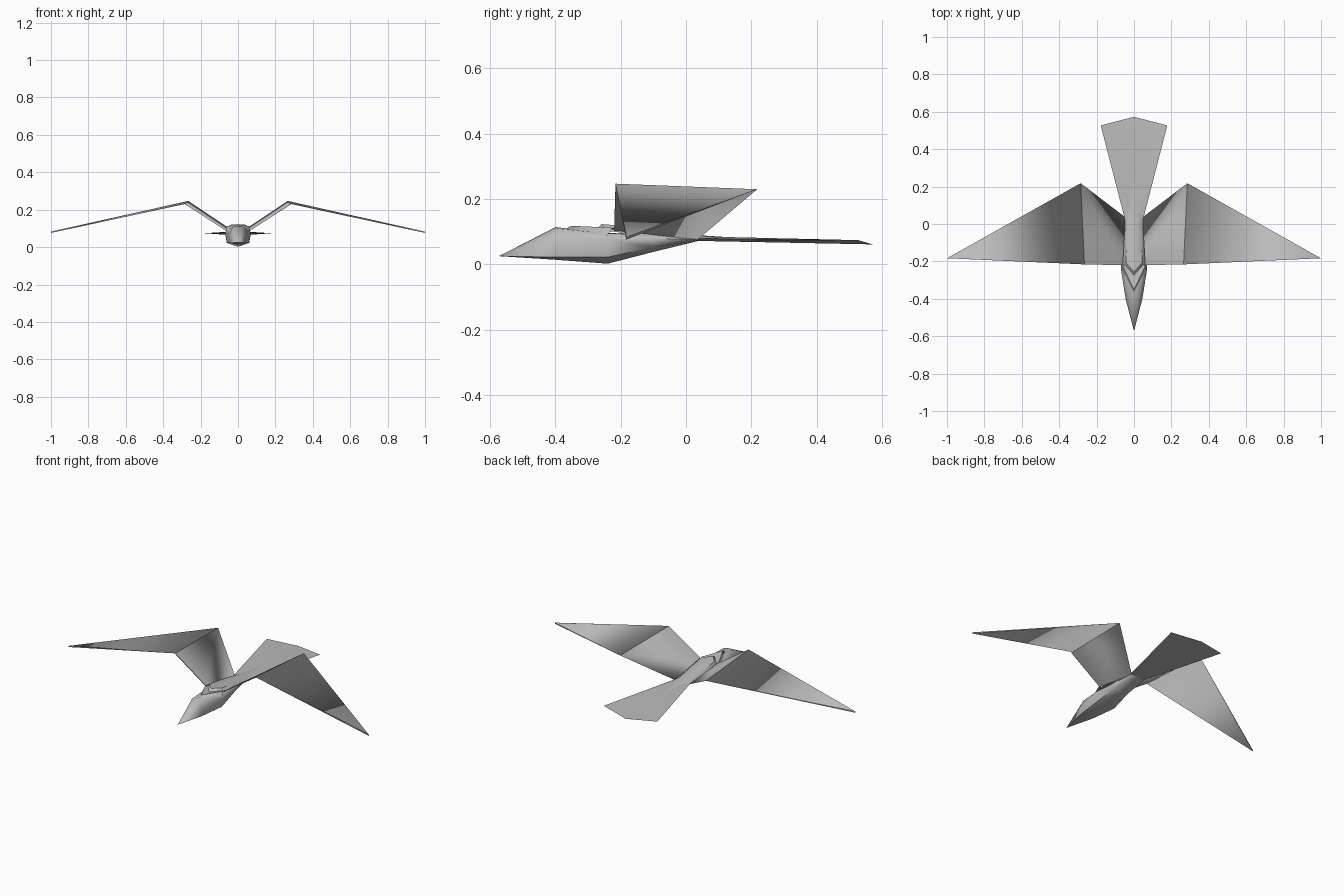
import bpy, bmesh

if "Cube" in bpy.data.objects:
    bpy.data.objects.remove(bpy.data.objects["Cube"])

grey = bpy.data.materials.new("plain grey")
grey.diffuse_color = (0.5, 0.5, 0.5, 1)
grey.use_nodes = True
grey.node_tree.nodes["Principled BSDF"].inputs["Base Color"].default_value = grey.diffuse_color


def make(name, verts, faces, mirror=False, angle=1.0, hard=()):
    """Mesh from points; shades by angle, or fully smooth except the hard faces' borders."""
    mesh = bpy.data.meshes.new(name)
    mesh.from_pydata(verts, [], faces)
    mesh.materials.append(grey)
    bm = bmesh.new()
    bm.from_mesh(mesh)
    bm.faces.ensure_lookup_table()
    bmesh.ops.recalc_face_normals(bm, faces=bm.faces)
    if sum(f.normal.z * f.calc_area() for f in bm.faces) < -1e-4:
        bmesh.ops.reverse_faces(bm, faces=bm.faces)
    for f in bm.faces:
        f.smooth = True
    for i in hard:
        for e in bm.faces[i].edges:
            e.smooth = False
    bm.to_mesh(mesh)
    bm.free()
    obj = bpy.data.objects.new(name, mesh)
    bpy.context.collection.objects.link(obj)
    if mirror:
        obj.modifiers.new("mirror", "MIRROR").use_clip = True
    if not hard:
        bpy.ops.object.select_all(action="DESELECT")
        bpy.context.view_layer.objects.active = obj
        obj.select_set(True)
        bpy.ops.object.shade_smooth_by_angle(angle=angle)
    return obj


# Body: keeled eight-sided sections from the beak to the tail root
# (y, top z, shoulder x z, side x z, lower x z, keel z)
sections = [
    (-0.40, 0.114, 0.025, 0.110, 0.045, 0.070, 0.040, 0.022, 0.014),
    (-0.24, 0.096, 0.052, 0.094, 0.070, 0.078, 0.060, 0.022, 0.002),
    (-0.10, 0.096, 0.045, 0.092, 0.055, 0.078, 0.045, 0.052, 0.038),
    (0.04, 0.082, 0.036, 0.081, 0.048, 0.077, 0.030, 0.074, 0.072),
]
verts, faces = [(0, -0.573, 0.025)], []
for y, top, ax, az, bx, bz, cx, cz, keel in sections:
    half = [(ax, az), (bx, bz), (cx, cz)]
    ring = [(0, top)] + half + [(0, keel)] + [(-x, z) for x, z in half[::-1]]
    verts += [(x, y, z) for x, z in ring]
for k in range(8):
    n = (k + 1) % 8
    faces.append((0, 1 + k, 1 + n))
    for r in range(len(sections) - 1):
        a = 1 + 8 * r
        faces.append((a + k, a + n, a + 8 + n, a + 8 + k))
last = 1 + 8 * (len(sections) - 1)
faces.append(tuple(range(last, last + 8)))
make("body", verts, faces)

# Collar: raised chevron behind the head with a steep front step
collar = [(0, -0.372, 0.106), (0.066, -0.245, 0.084),
          (0.060, -0.225, 0.112), (0, -0.352, 0.118),
          (0.047, -0.215, 0.106), (0, -0.268, 0.108)]
make("collar", collar, [(0, 1, 2, 3), (3, 2, 4, 5)], mirror=True, angle=0.3)

# Back ridge: strip along the spine with a pointed, steep front, fading into the tail
ridge = [(0, -0.277, 0.106), (0.050, -0.225, 0.100),
         (0.044, -0.205, 0.119), (0, -0.258, 0.123),
         (0.040, -0.10, 0.106), (0, -0.10, 0.111),
         (0.030, 0.04, 0.086), (0, 0.04, 0.089), (0, 0.32, 0.071),
         (0.052, -0.10, 0.088), (0.046, 0.04, 0.078)]
make("back_ridge", ridge,
     [(0, 1, 2, 3), (3, 2, 4, 5), (5, 4, 6, 7), (7, 6, 8),
      (1, 9, 4, 2), (9, 10, 6, 4), (6, 10, 8)], mirror=True, angle=0.9)

# Inner wings: thin blades rising to the wrist, blunt in front, knife edge behind
front_wrist, rear_wrist = (0.265, -0.216, 0.247), (0.285, 0.218, 0.230)
inner = [(0.06, -0.22, 0.110), (0.045, 0.035, 0.075), rear_wrist, front_wrist,
         (0.06, -0.22, 0.104), (0.265, -0.216, 0.241)]
make("inner_wings", inner,
     [(0, 1, 2), (0, 2, 3), (4, 2, 1), (4, 5, 2),
      (0, 3, 5, 4), (0, 4, 1), (3, 2, 5)], mirror=True, hard=(4, 5, 6))

# Outer wings: blades starting as a knife edge at the wrist, with a small capped tip
outer = [front_wrist, rear_wrist,
         (0.985, -0.175, 0.086), (1.0, -0.183, 0.083),
         (0.985, -0.175, 0.079), (1.0, -0.183, 0.076)]
make("outer_wings", outer,
     [(0, 1, 2), (0, 2, 3), (0, 4, 1), (0, 5, 4),
      (0, 3, 5), (1, 4, 2), (3, 2, 4, 5)], mirror=True, hard=(4, 5))

# Tail: thin wedge fan, thickest at the root
tail = [(0, 0.02, 0.086), (0.05, 0.03, 0.079), (0.178, 0.527, 0.074),
        (0, 0.573, 0.061), (0, 0.02, 0.072)]
make("tail", tail, [(0, 1, 2), (0, 2, 3), (4, 2, 1), (4, 3, 2)], mirror=True)
